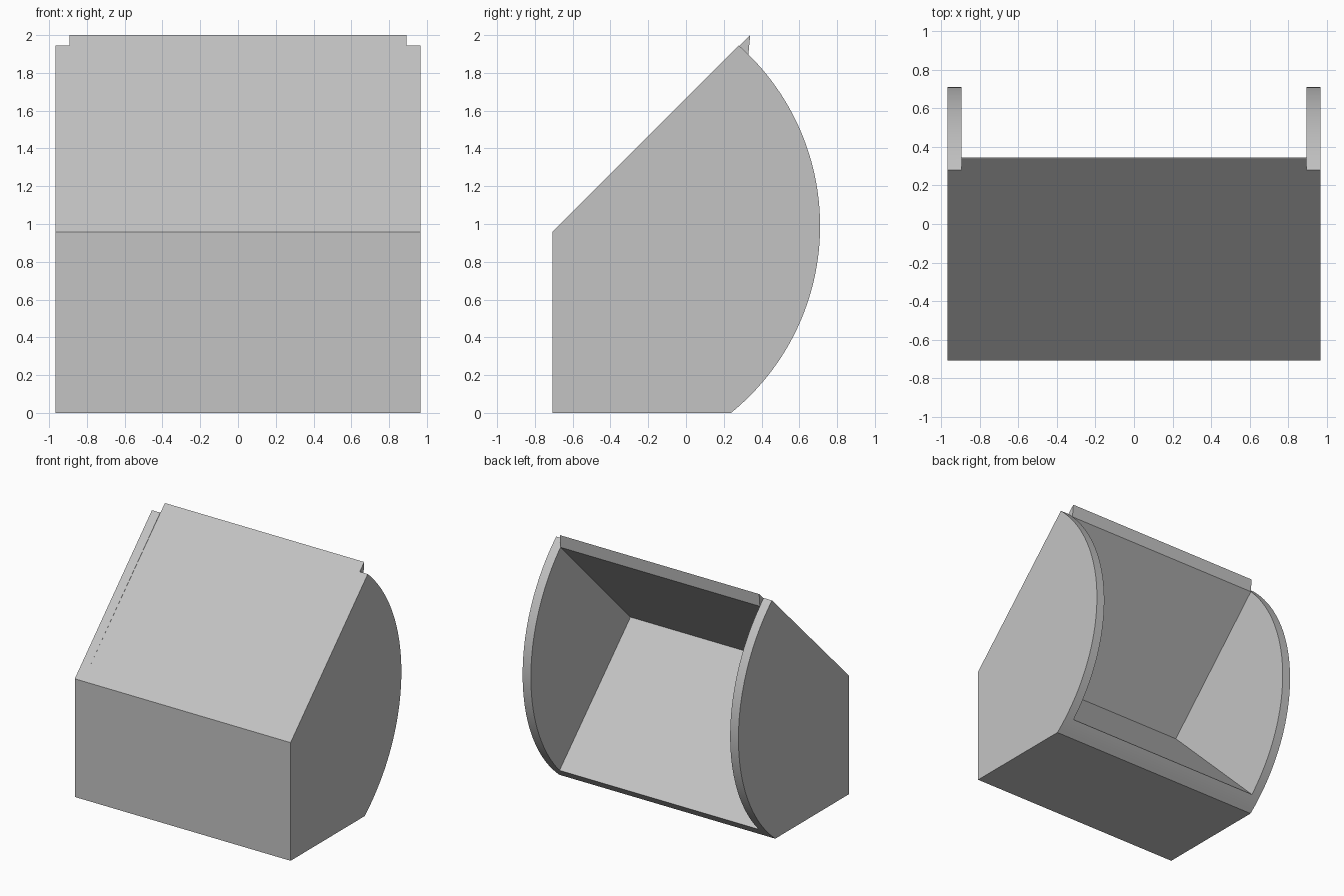
import bpy, bmesh, math

if "Cube" in bpy.data.objects:
    bpy.data.objects.remove(bpy.data.objects["Cube"], do_unlink=True)

HALF_W, INNER_W = 0.967, 0.893      # outer and inner half widths
PIVOT, RADIUS = (-0.565, 0.99), 1.275  # the curved rim swings about the inner corner

grey = bpy.data.materials.new("light grey")
grey.use_nodes = True
colour = (0.55, 0.55, 0.55, 1)
grey.diffuse_color = colour
grey.node_tree.nodes["Principled BSDF"].inputs["Base Color"].default_value = colour


def arc(z_start, z_end, steps):
    """Points (y, z) on the curved rim between two heights."""
    a = math.asin((z_start - PIVOT[1]) / RADIUS)
    b = math.asin((z_end - PIVOT[1]) / RADIUS)
    return [(PIVOT[0] + RADIUS * math.cos(a + (b - a) * i / steps),
             PIVOT[1] + RADIUS * math.sin(a + (b - a) * i / steps))
            for i in range(steps + 1)]


def extrude_profile(name, profile, x0, x1):
    """Extrude a (y, z) profile along x."""
    bm = bmesh.new()
    face = bm.faces.new([bm.verts.new((x0, y, z)) for y, z in profile])
    moved = bmesh.ops.extrude_face_region(bm, geom=[face])["geom"]
    bmesh.ops.translate(bm, vec=(x1 - x0, 0, 0),
                        verts=[v for v in moved if isinstance(v, bmesh.types.BMVert)])
    bmesh.ops.recalc_face_normals(bm, faces=bm.faces)
    mesh = bpy.data.meshes.new(name)
    bm.to_mesh(mesh)
    bm.free()
    mesh.materials.append(grey)
    obj = bpy.data.objects.new(name, mesh)
    bpy.context.collection.objects.link(obj)
    return obj


# Centre: sloped roof plate with a raised lip, over a base with a sloped floor
front = [(-0.708, 0.957), (-0.708, 0)]
centre = front + arc(0, 0.095, 4) + [PIVOT, (0.33, 1.897), (0.34, 2.0)]
body = extrude_profile("bin_body", centre, -INNER_W, INNER_W)

# Side walls with a curved back edge, merged into the body
side = front + arc(0, 0.095, 4) + arc(0.095, 1.945, 48)[1:]
for sign in (-1, 1):
    wall = extrude_profile("side_wall", side, sign * INNER_W, sign * HALF_W)
    union = body.modifiers.new("join_wall", "BOOLEAN")
    union.operation = "UNION"
    union.solver = "EXACT"
    union.object = wall
    bpy.context.view_layer.objects.active = body
    bpy.ops.object.modifier_apply(modifier=union.name)
    bpy.data.objects.remove(wall, do_unlink=True)

bpy.ops.object.select_all(action="DESELECT")
body.select_set(True)
bpy.context.view_layer.objects.active = body
bpy.ops.object.shade_smooth_by_angle(angle=math.radians(30))
